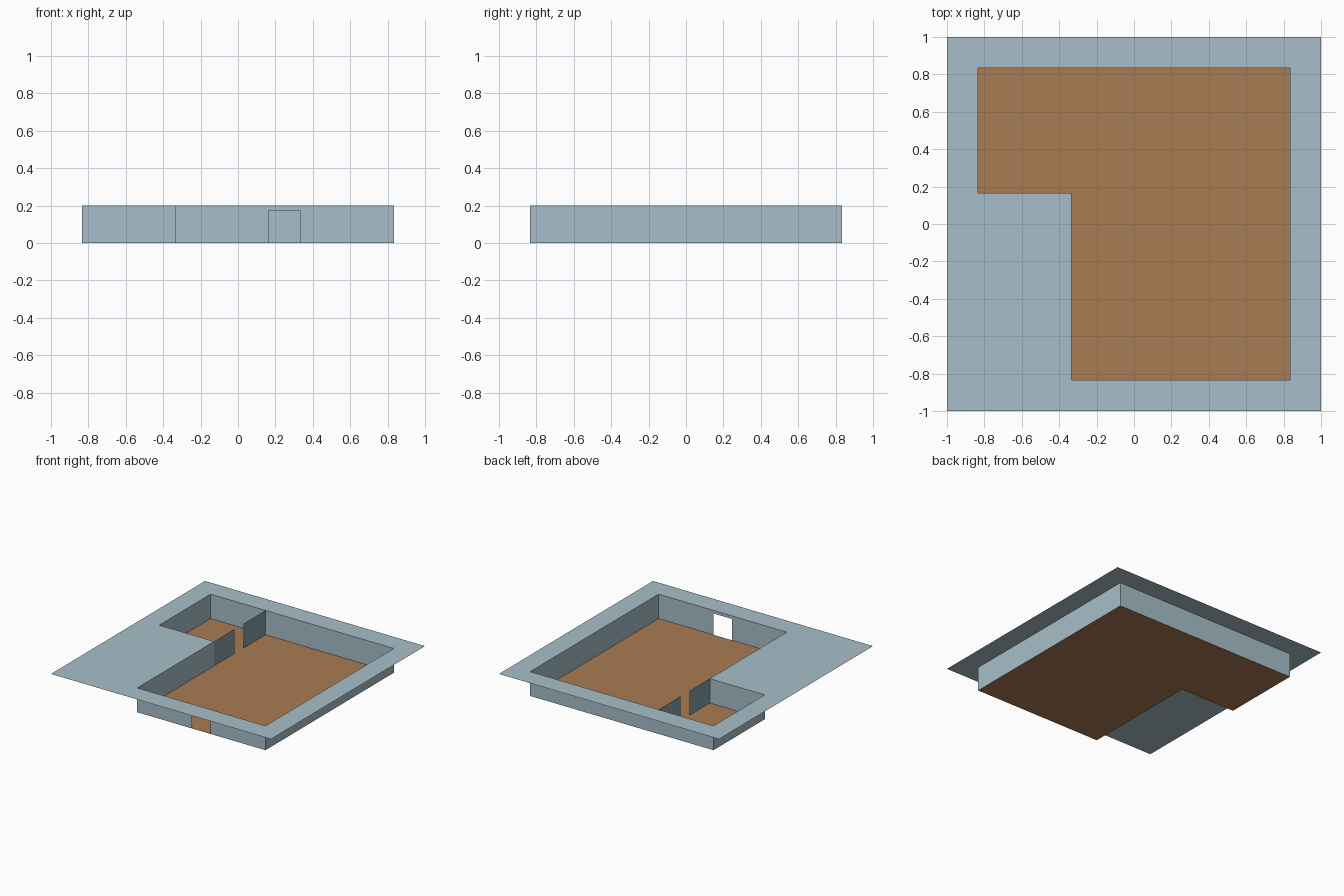
import bpy, bmesh

if "Cube" in bpy.data.objects:
    bpy.data.objects.remove(bpy.data.objects["Cube"])


def material(name, rgb):
    m = bpy.data.materials.new(name)
    m.diffuse_color = (*rgb, 1)
    m.use_nodes = True
    m.node_tree.nodes["Principled BSDF"].inputs["Base Color"].default_value = m.diffuse_color
    return m


PALE = material("pale blue plaster", (0.39, 0.52, 0.585))
DARK = material("dark partition", (0.24, 0.345, 0.385))
WOOD = material("brown floor", (0.392, 0.2, 0.085))

H = 0.2        # wall height
S = 0.833      # half size of the house
DOOR = (0.163, 0.333, 0.175)   # left, right, top

# L-shaped plan, counter-clockwise from the front left corner
PLAN = [(-0.333, -S), (S, -S), (S, S), (-S, S), (-S, 0.167), (-0.333, 0.167)]


def finish(name, bm, mat):
    mesh = bpy.data.meshes.new(name)
    bm.to_mesh(mesh)
    bm.free()
    mesh.materials.append(mat)
    ob = bpy.data.objects.new(name, mesh)
    bpy.context.collection.objects.link(ob)
    return ob


def polygon(bm, pts):
    return bm.faces.new([bm.verts.new(p) for p in pts])


# floor slab face
bm = bmesh.new()
polygon(bm, [(x, y, 0) for x, y in PLAN])
finish("floor", bm, WOOD)

# outer walls; the front one is cut around the doorway
bm = bmesh.new()
for i, (a, b) in enumerate(zip(PLAN, PLAN[1:] + PLAN[:1])):
    if i == 0:
        l, r, t = DOOR
        outline = [(a[0], 0), (l, 0), (l, t), (r, t), (r, 0),
                   (b[0], 0), (b[0], H), (a[0], H)]
        polygon(bm, [(x, -S, z) for x, z in outline])
    else:
        polygon(bm, [(*a, 0), (*b, 0), (*b, H), (*a, H)])
bmesh.ops.remove_doubles(bm, verts=bm.verts, dist=1e-4)
finish("outer_walls", bm, PALE)

# partition between the rooms, with a full-height gap
bm = bmesh.new()
for y0, y1 in ((0.167, 0.43), (0.545, S)):
    x = -0.333
    polygon(bm, [(x, y0, 0), (x, y1, 0), (x, y1, H), (x, y0, H)])
finish("partition", bm, DARK)

# square top sheet with the plan left open
bm = bmesh.new()
for loop in ([(-1, -1), (1, -1), (1, 1), (-1, 1)], PLAN):
    vs = [bm.verts.new((x, y, H)) for x, y in loop]
    for a, b in zip(vs, vs[1:] + vs[:1]):
        bm.edges.new((a, b))
bmesh.ops.triangle_fill(bm, edges=bm.edges[:], use_beauty=True, normal=(0, 0, 1))
for f in bm.faces:
    f.normal_update()
    if f.normal.z < 0:
        f.normal_flip()
finish("top_sheet", bm, PALE)
